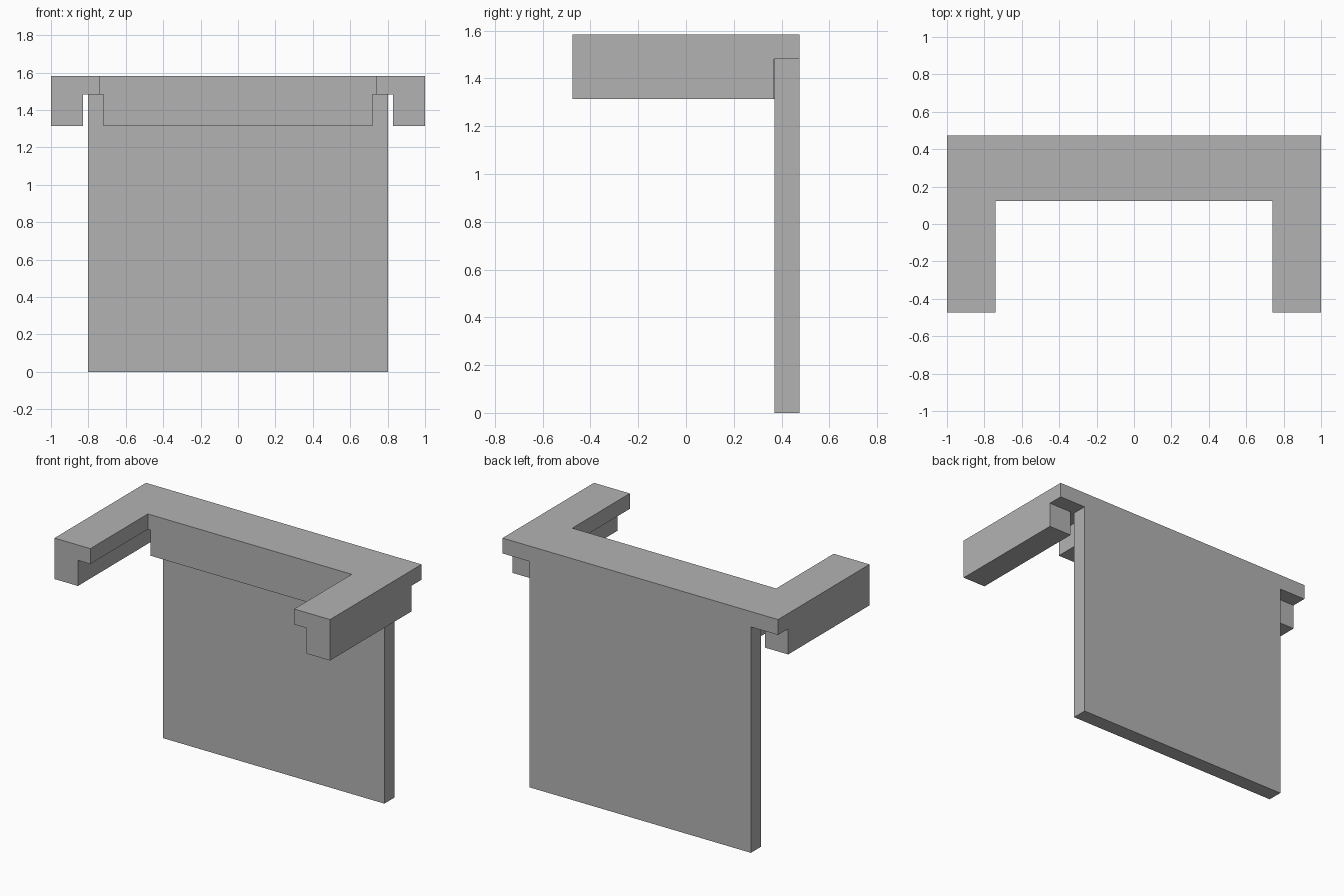
import bpy
import bmesh

cube = bpy.data.objects.get("Cube")
if cube:
    bpy.data.objects.remove(cube, do_unlink=True)

# Key dimensions
HALF_W, HALF_D = 1.0, 0.474
TOP, SLAB_BOTTOM, SKIRT_BOTTOM = 1.583, 1.482, 1.314
PANEL_FRONT, INNER_Y = 0.371, 0.122

grey = bpy.data.materials.new("plain grey")
grey.use_nodes = True
colour = (0.45, 0.45, 0.45, 1.0)
grey.diffuse_color = colour
grey.node_tree.nodes["Principled BSDF"].inputs["Base Color"].default_value = colour


def prism(name, outline, z0, z1):
    """Extrude a flat plan outline from z0 up to z1."""
    bm = bmesh.new()
    base = bm.faces.new([bm.verts.new((x, y, z0)) for x, y in outline])
    result = bmesh.ops.extrude_face_region(bm, geom=[base])
    for v in result["geom"]:
        if isinstance(v, bmesh.types.BMVert):
            v.co.z = z1
    bmesh.ops.recalc_face_normals(bm, faces=bm.faces)
    mesh = bpy.data.meshes.new(name)
    bm.to_mesh(mesh)
    bm.free()
    mesh.materials.append(grey)
    obj = bpy.data.objects.new(name, mesh)
    bpy.context.collection.objects.link(obj)
    return obj


def box(name, x0, x1, y0, y1, z0, z1):
    return prism(name, [(x0, y0), (x1, y0), (x1, y1), (x0, y1)], z0, z1)


# U-shaped top slab
half = [(0.74, INNER_Y), (0.74, -HALF_D), (HALF_W, -HALF_D), (HALF_W, HALF_D)]
prism("top_slab", half + [(-x, y) for x, y in reversed(half)], SLAB_BOTTOM, TOP)

# Upright back panel
box("back_panel", -0.803, 0.803, PANEL_FRONT, HALF_D, 0, SLAB_BOTTOM)

# Cross beam under the slab, in front of the panel
box("cross_beam", -0.72, 0.72, INNER_Y, PANEL_FRONT, SKIRT_BOTTOM, SLAB_BOTTOM)

# Outer skirts under the two arms
for side, sign in (("left", 1), ("right", -1)):
    xs = sorted((sign * 0.83, sign * HALF_W))
    box(side + "_arm_skirt", *xs, -HALF_D, PANEL_FRONT - 0.002, SKIRT_BOTTOM, SLAB_BOTTOM)
